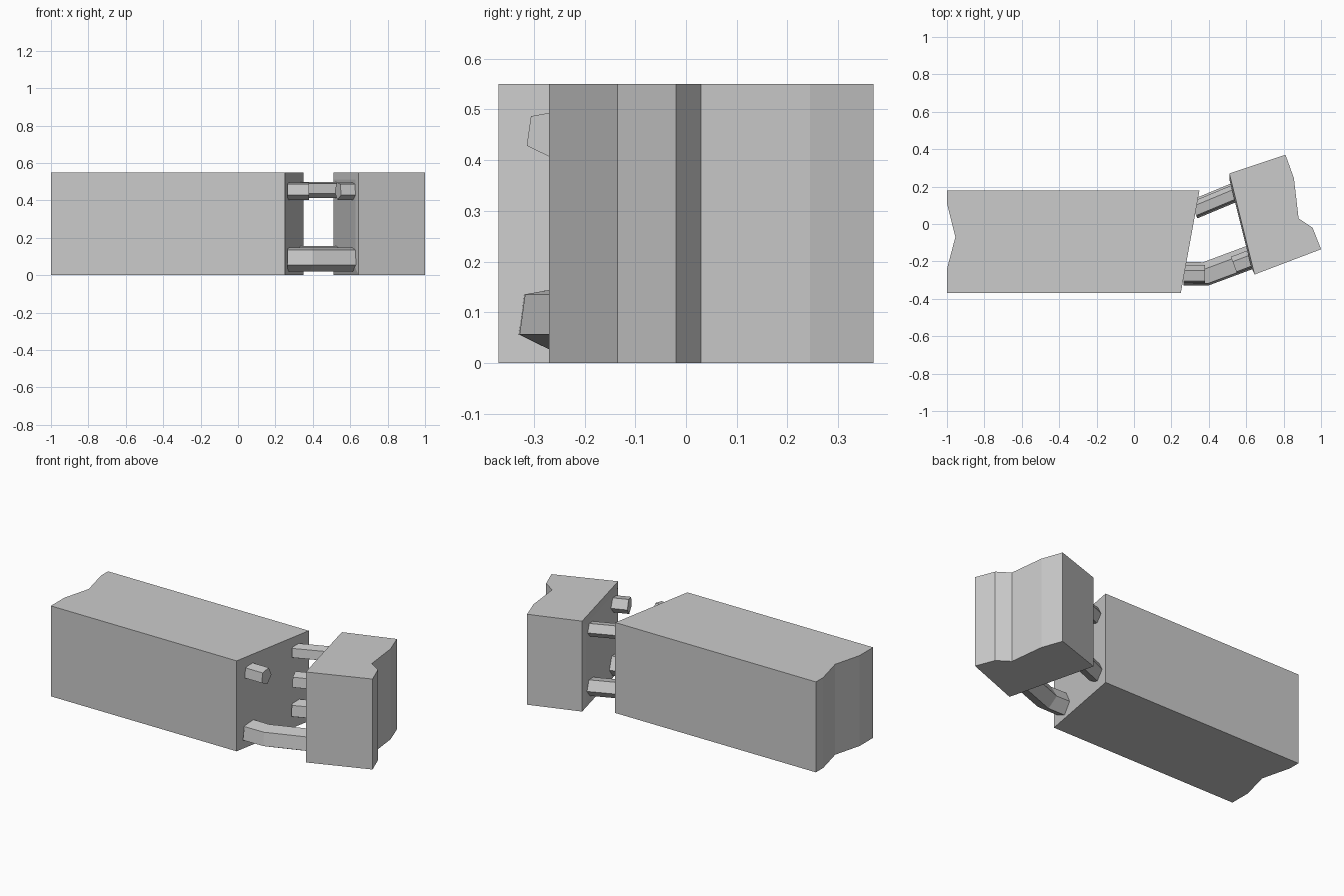
import bpy, bmesh, math
from mathutils import Vector

if "Cube" in bpy.data.objects:
    bpy.data.objects.remove(bpy.data.objects["Cube"])

HEIGHT = 0.55


def finish(name, bm):
    bmesh.ops.recalc_face_normals(bm, faces=bm.faces)
    mesh = bpy.data.meshes.new(name)
    bm.to_mesh(mesh)
    bm.free()
    obj = bpy.data.objects.new(name, mesh)
    bpy.context.collection.objects.link(obj)
    return obj


def block(name, outline, swell_face=None):
    """Extrude a plan outline upward; optionally swell the broken end face."""
    bm = bmesh.new()
    base = bm.faces.new([bm.verts.new((x, y, 0)) for x, y in outline])
    top = bmesh.ops.extrude_face_region(bm, geom=[base], use_keep_orig=True)
    bmesh.ops.translate(bm, vec=(0, 0, HEIGHT),
                        verts=[v for v in top["geom"] if isinstance(v, bmesh.types.BMVert)])
    bmesh.ops.recalc_face_normals(bm, faces=bm.faces)
    if swell_face:
        mid = Vector(swell_face)
        face = min(bm.faces, key=lambda f: (f.calc_center_median() - mid).length)
        bmesh.ops.inset_individual(bm, faces=[face], thickness=0.055, depth=0.008)
    return finish(name, bm)


def rebar(name, path, z, radius, sides=5, start=136):
    """Sweep a five-sided section along a plan path."""
    bm = bmesh.new()
    pts = [Vector((x, y, z)) for x, y in path]
    rings = []
    for i, p in enumerate(pts):
        t = (pts[min(i + 1, len(pts) - 1)] - pts[max(i - 1, 0)]).normalized()
        side = Vector((-t.y, t.x, 0))
        ring = []
        for k in range(sides):
            a = math.radians(start + 360 * k / sides)
            ring.append(bm.verts.new(p + radius * (side * math.cos(a) + Vector((0, 0, math.sin(a))))))
        rings.append(ring)
    for a, b in zip(rings, rings[1:]):
        for k in range(sides):
            n = (k + 1) % sides
            bm.faces.new((a[k], a[n], b[n], b[k]))
    bm.faces.new(rings[0])
    bm.faces.new(rings[-1])
    return finish(name, bm)


# Long pillar piece with a notched far end and a slanted break
block("pillar_long_piece", [(-1, -0.37), (0.25, -0.37), (0.35, 0.18), (-1, 0.18),
                            (-1, 0.11), (-0.955, -0.07), (-1, -0.24)])

# Short snapped-off piece, turned away, with a jagged outer end
block("pillar_short_piece", [(0.645, -0.27), (1.0, -0.135), (0.955, -0.02), (0.88, 0.03),
                             (0.855, 0.245), (0.81, 0.37), (0.51, 0.27)],
      swell_face=(0.58, 0.0, HEIGHT / 2))

# Reinforcing bars bridging the gap
rebar("rebar_front_lower", [(0.265, -0.27), (0.385, -0.27), (0.64, -0.175)], 0.088, 0.068)
rebar("rebar_back_lower", [(0.32, 0.075), (0.56, 0.175)], 0.108, 0.055)
rebar("rebar_back_upper", [(0.32, 0.075), (0.56, 0.175)], 0.458, 0.045)

# Front upper bar, snapped into two stubs
rebar("rebar_stub_long_piece", [(0.265, -0.27), (0.38, -0.27)], 0.452, 0.05)
rebar("rebar_stub_short_piece", [(0.535, -0.222), (0.64, -0.182)], 0.452, 0.05)
